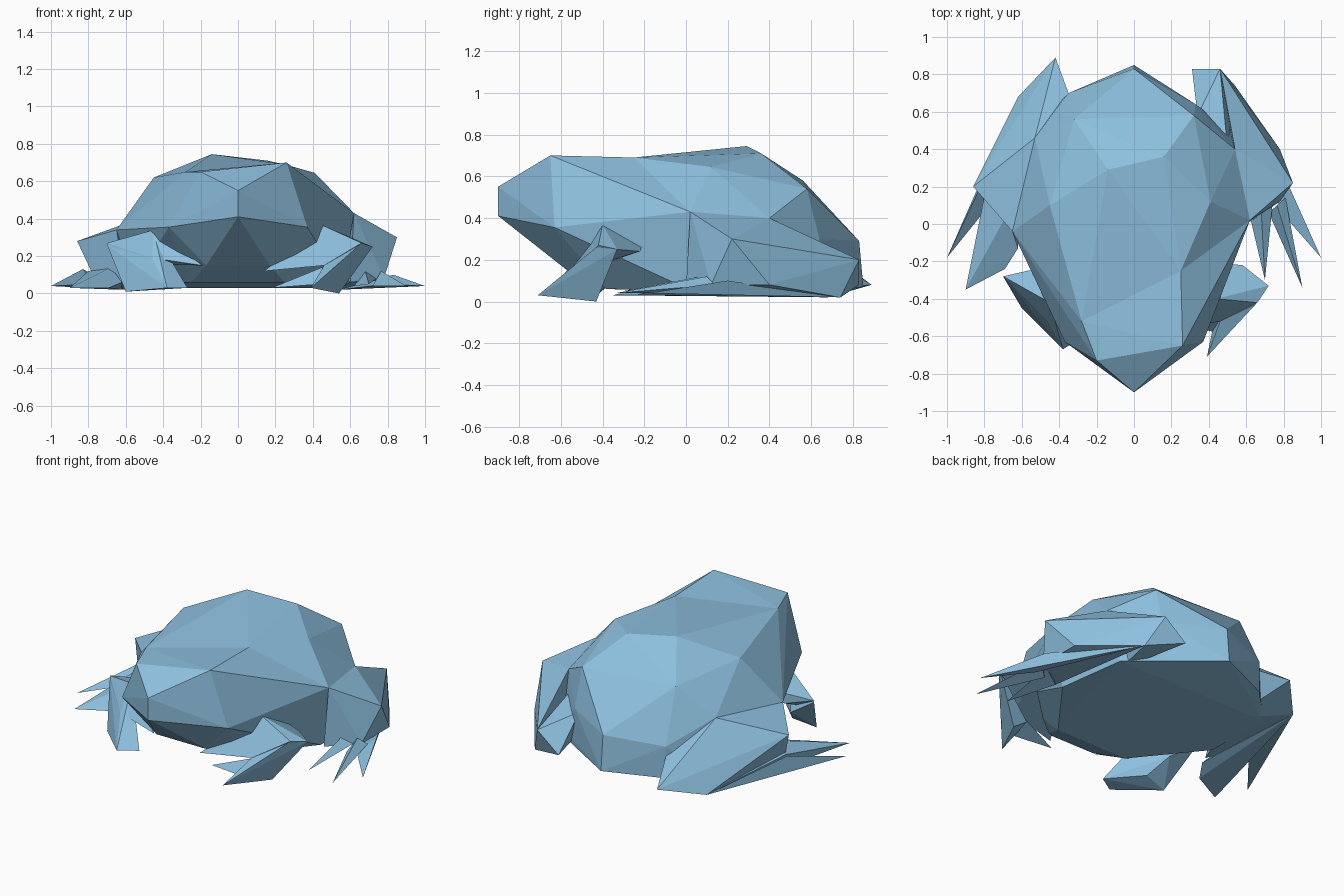
import bpy
import bmesh

# Remove the default cube
default_cube = bpy.data.objects.get("Cube")
if default_cube:
    bpy.data.objects.remove(default_cube, do_unlink=True)

# Single skin colour
SKIN = (0.27, 0.53, 0.74, 1.0)
skin = bpy.data.materials.new("soft_blue_skin")
skin.use_nodes = True
skin.diffuse_color = SKIN
skin.node_tree.nodes["Principled BSDF"].inputs["Base Color"].default_value = SKIN


def faceted(name, points):
    """Make a flat-shaded faceted volume wrapped around its corner points."""
    bm = bmesh.new()
    for point in points:
        bm.verts.new(point)
    bmesh.ops.convex_hull(bm, input=bm.verts[:])
    loose = [vert for vert in bm.verts if not vert.link_faces]
    bmesh.ops.delete(bm, geom=loose, context="VERTS")
    bmesh.ops.recalc_face_normals(bm, faces=bm.faces[:])
    mesh = bpy.data.meshes.new(name)
    bm.to_mesh(mesh)
    bm.free()
    mesh.materials.append(skin)
    part = bpy.data.objects.new(name, mesh)
    bpy.context.scene.collection.objects.link(part)
    return part


def both_sides(points):
    """Return the points together with their mirror images."""
    return points + [(-x, y, z) for x, y, z in points]


def toe(name, root_a, root_b, tip, lift=0.08):
    """Make a pointed toe: a raised root edge tapering down to its tip."""
    (ax, ay), (bx, by) = root_a, root_b
    middle = ((ax + bx) / 2, (ay + by) / 2, lift + 0.04)
    return faceted(name, [(ax, ay, lift), (bx, by, lift / 2), middle, tip])


# Corners shared by the head and the trunk, so that they meet at a soft neck
neck = [(.25, -.25, .69), (-.28, -.52, .65), (-.45, .1, .62),
        (.62, .02, .43), (-.65, -.04, .34), (.57, -.03, .29)]
chest = both_sides([(.25, -.38, .06), (.56, .03, .05)])

# Head
snout = [(0, -.9, .55), (0, -.9, .41)]
jaw = both_sides([(.37, -.63, .355), (.17, -.57, .15)])
brow = [(-.2, -.73, .65), (.26, -.65, .7), (.25, -.69, .52), (.32, -.5, .6)]
faceted("head", snout + jaw + brow + neck + chest)

# Trunk
back = [(-.14, .29, .745), (.16, .36, .71), (.41, .12, .645),
        (-.32, .56, .58), (.32, .58, .54), (.54, .4, .4), (-.53, .46, .4)]
rump = [(0, .83, .29), (0, .85, .07), (-.35, .7, .26), (.33, .64, .3),
        (.35, .62, .08), (-.35, .7, .06), (.52, .5, .03), (-.55, .5, .03)]
faceted("trunk", neck + chest + back + rump)

# Left hind leg: folded thigh and heel
faceted("left_thigh", [
    (.85, .22, .3), (.62, .02, .43), (.54, .4, .4), (.46, .83, .2),
    (.78, .4, .08), (.78, .12, .08), (.6, 0, .06), (.54, .74, .02),
])
faceted("left_heel", [
    (.46, .83, .2), (.31, .83, .08), (.54, .74, .02), (.34, .58, .25),
    (.5, .4, .3), (.45, .4, .04),
])

# Right hind leg: wider, lower heel
faceted("right_thigh", [
    (-.86, .2, .28), (-.65, -.04, .34), (-.53, .46, .4), (-.42, .89, .08),
    (-.35, .7, .2), (-.62, .68, .02), (-.78, .12, .11), (-.6, -.08, .06),
    (-.4, .4, .04),
])

# Hind feet: the outer toes run forward from the heels
faceted("left_outer_toe", [
    (.54, .74, .02), (.79, .06, .05), (.83, .2, .1), (1, -.18, .04),
])
toe("left_middle_toe", (.81, .14), (.72, .06), (.9, -.34, .04))
toe("left_inner_toe", (.74, .1), (.62, .04), (.7, -.3, .05))
faceted("right_outer_toe", [
    (-.62, .68, .02), (-.79, .08, .05), (-.83, .18, .13), (-1, -.18, .04),
])
faceted("right_sole", [
    (-.62, .68, .02), (-.8, .15, .12), (-.9, -.35, .03),
    (-.69, -.24, .03), (-.62, -.13, .06), (-.68, .05, .14),
])

# Left front leg: upper arm, forearm and finger
faceted("left_upper_arm", [
    (.44, -.4, .37), (.66, -.42, .27), (.72, -.33, .25), (.46, -.52, .15),
    (.58, -.22, .24), (.14, -.58, .12), (.35, -.2, .3),
])
faceted("left_forearm", [
    (.65, -.43, .26), (.72, -.33, .25), (.46, -.52, .15),
    (.39, -.71, .03), (.54, -.43, 0), (.45, -.42, .06),
])
toe("left_finger", (.46, -.44), (.44, -.58), (.18, -.52, .03), .1)

# Right front leg: upper arm and broad forearm
faceted("right_upper_arm", [
    (-.45, -.42, .34), (-.7, -.28, .27), (-.46, -.52, .19), (-.6, -.4, .16),
    (-.52, -.24, .22), (-.19, -.57, .15), (-.35, -.2, .3),
])
faceted("right_forearm", [
    (-.7, -.28, .26), (-.45, -.42, .33), (-.6, -.45, .01), (-.38, -.67, .03),
    (-.27, -.6, .03), (-.46, -.52, .19), (-.52, -.3, .14), (-.45, -.42, .04),
])
